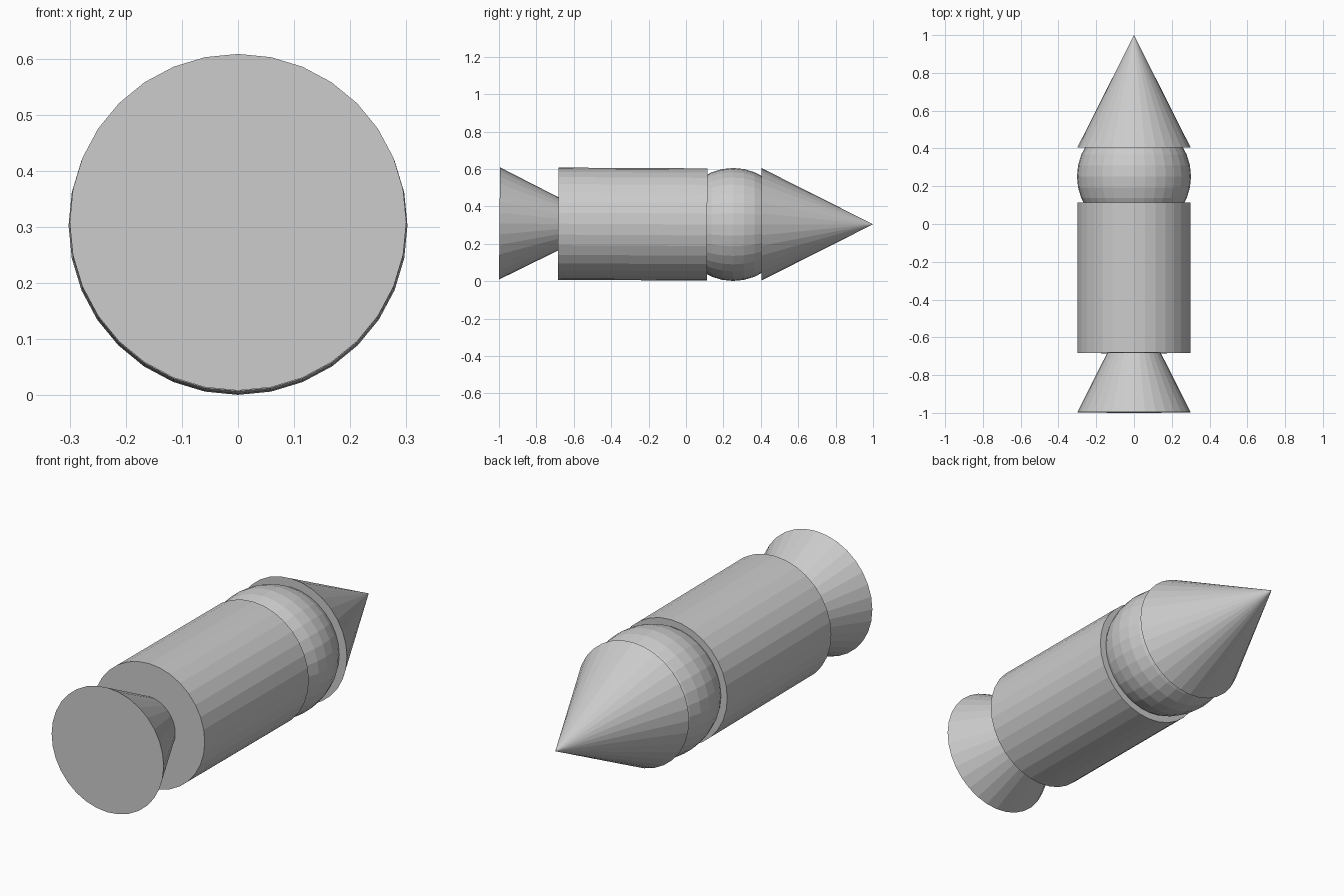
import bpy, bmesh
from math import radians
from mathutils import Matrix, Vector

if "Cube" in bpy.data.objects:
    bpy.data.objects.remove(bpy.data.objects["Cube"])


def finish(name, bm, centre, tilt):
    # Lay the upright primitive along +y, with a slight droop of the nose end
    rot = Matrix.Rotation(radians(-90 - tilt), 4, 'X')
    bm.transform(Matrix.Translation(Vector(centre)) @ rot)
    mesh = bpy.data.meshes.new(name)
    bm.to_mesh(mesh)
    bm.free()
    obj = bpy.data.objects.new(name, mesh)
    bpy.context.collection.objects.link(obj)
    return obj


def tapered(name, y0, y1, r0, r1, z, tilt=0.0):
    bm = bmesh.new()
    bmesh.ops.create_cone(bm, cap_ends=True, segments=32, radius1=r0,
                          radius2=r1, depth=y1 - y0)
    bmesh.ops.remove_doubles(bm, verts=bm.verts, dist=1e-5)
    return finish(name, bm, (0, (y0 + y1) / 2, z), tilt)


# Exhaust cone, its tip buried inside the body
tapered("exhaust_nozzle", -0.997, -0.40, 0.30, 0.0, 0.306, 0.5)

# Main body tube
tapered("body_tube", -0.683, 0.113, 0.30, 0.30, 0.305, 0.3)

# Rounded collar between tube and nose
bm = bmesh.new()
bmesh.ops.create_uvsphere(bm, u_segments=32, v_segments=16, radius=0.302)
finish("round_collar", bm, (0, 0.252, 0.303), 0.0)

# Pointed nose
tapered("nose_cone", 0.405, 1.0, 0.30, 0.0, 0.304)
